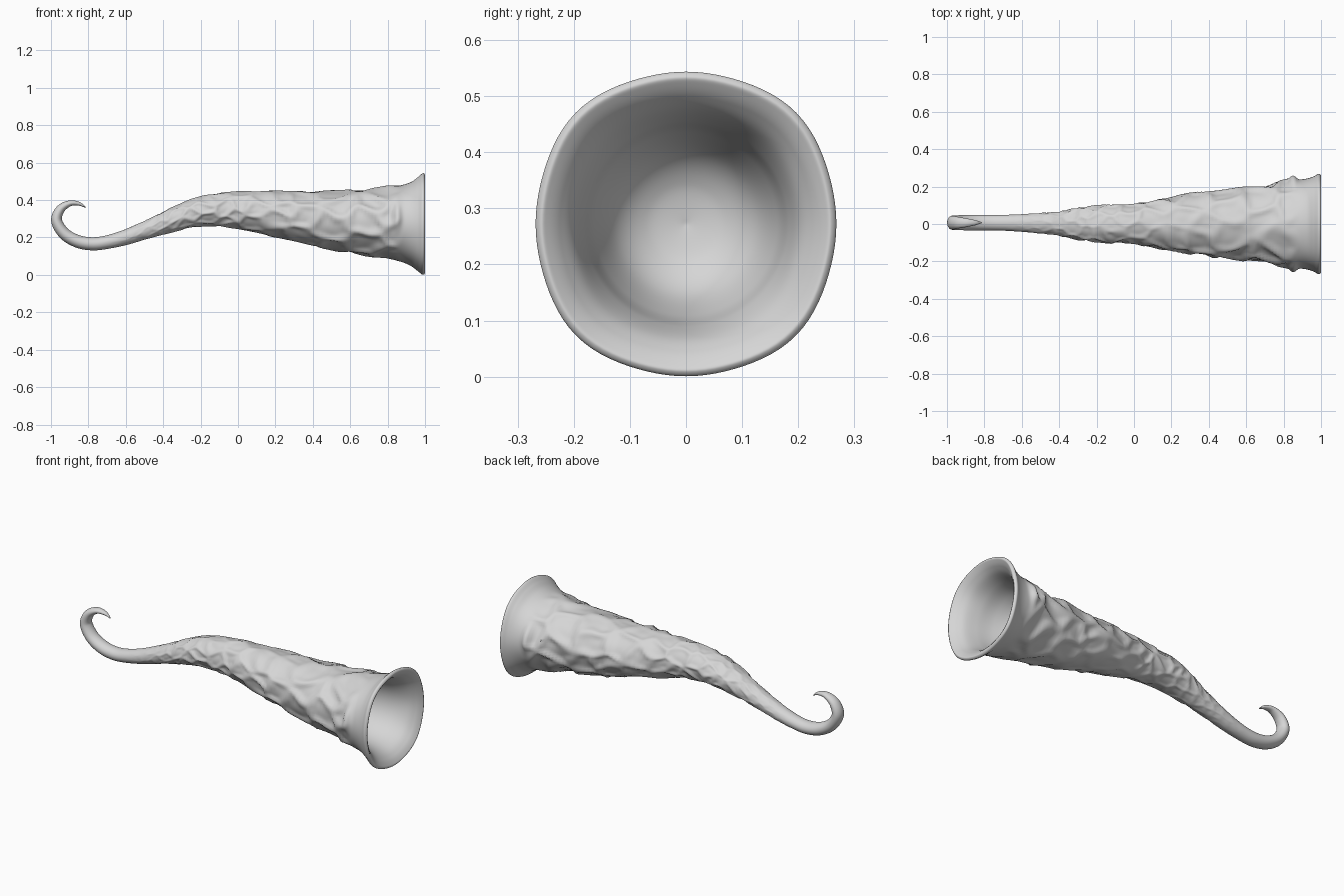
import bpy, bmesh, math, random
from mathutils import Vector, noise

if "Cube" in bpy.data.objects:
    bpy.data.objects.remove(bpy.data.objects["Cube"])

SIDES, STEPS = 96, 10
random.seed(4)

# Sections from the inner bowl, over the lip, along the body to the curled tip:
# x, centre z, half height, half width
BOWL = [
    (0.64, 0.272, 0.002, 0.002), (0.655, 0.272, 0.070, 0.070),
    (0.70, 0.272, 0.125, 0.125), (0.79, 0.272, 0.163, 0.163),
    (0.88, 0.272, 0.183, 0.183), (0.94, 0.272, 0.203, 0.201),
    (0.975, 0.272, 0.227, 0.225), (0.995, 0.272, 0.250, 0.247),
]
BODY = [
    (1.0, 0.272, 0.263, 0.259), (0.987, 0.272, 0.271, 0.268),
    (0.96, 0.271, 0.250, 0.254), (0.92, 0.272, 0.222, 0.242),
    (0.85, 0.276, 0.200, 0.232), (0.70, 0.282, 0.177, 0.203),
    (0.50, 0.292, 0.157, 0.180), (0.30, 0.314, 0.134, 0.156),
    (0.10, 0.336, 0.110, 0.122), (0.0, 0.347, 0.099, 0.102),
    (-0.1, 0.348, 0.088, 0.100), (-0.2, 0.339, 0.079, 0.095),
    (-0.3, 0.311, 0.068, 0.083), (-0.4, 0.273, 0.057, 0.064),
    (-0.5, 0.237, 0.047, 0.054), (-0.6, 0.201, 0.041, 0.047),
    (-0.7, 0.175, 0.036, 0.042), (-0.78, 0.166, 0.035, 0.041),
    (-0.86, 0.180, 0.034, 0.041), (-0.93, 0.222, 0.032, 0.040),
    (-0.97, 0.290, 0.029, 0.038), (-0.95, 0.350, 0.024, 0.033),
    (-0.90, 0.382, 0.016, 0.024), (-0.85, 0.380, 0.010, 0.014),
    (-0.815, 0.360, 0.002, 0.003),
]


def smooth(a, b, x):
    t = min(1, max(0, (x - a) / (b - a)))
    return t * t * (3 - 2 * t)


def resample(points):
    """Catmull-Rom curve through the sections."""
    pts = [Vector(p) for p in points]
    pts = [pts[0]] + pts + [pts[-1]]
    out = []
    for a, b, c, d in zip(pts, pts[1:], pts[2:], pts[3:]):
        for i in range(STEPS):
            t = i / STEPS
            out.append(0.5 * (2 * b + (c - a) * t + (2 * a - 5 * b + 4 * c - d) * t * t
                              + (3 * b - a - 3 * c + d) * t ** 3))
    out.append(pts[-1])
    return out


# Hollow centres scattered over the unrolled body: x, angle, local scale
hollows = []
row_x, row = 0.95, 0
while row_x > -0.85:
    size = 0.045 + 0.10 * smooth(-0.7, 0.6, row_x)
    for k in range(8):
        hollows.append((row_x + random.uniform(-0.4, 0.4) * size,
                        math.tau * (k + 0.5 * (row % 2) + random.uniform(-0.35, 0.35)) / 8))
    row_x -= size
    row += 1


def wrinkle(p, angle, radius):
    """Raised veins around shallow hollows, fading at the mouth and the hook."""
    fold = 0.026 * math.exp(-((p.x - 0.85) / 0.022) ** 2
                            - ((math.sin(angle) - 0.2) / 0.35) ** 2)
    fade = smooth(-0.75, -0.25, p.x) * (1 - smooth(0.78, 0.9, p.x))
    if fade == 0:
        return fold
    size = 0.045 + 0.10 * smooth(-0.7, 0.6, p.x)
    wx, wa, _ = noise.noise_vector(p * 9) * 0.25
    near = []
    for hx, ha in hollows:
        du = (p.x - hx) / size + wx
        if abs(du) < 2.5:
            da = (angle - ha + math.pi) % math.tau - math.pi
            near.append(math.hypot(du, da * 8 / math.tau + wa))
    near.sort()
    vein = math.exp(-((near[1] - near[0]) / 0.3) ** 2)
    side = 0.4 + 0.6 * abs(math.cos(angle))
    bump = 0.11 * radius * side * (vein - 0.45) + 0.04 * radius * noise.noise(p * 8)
    return bump * fade + fold


# Horn: one closed skin swept along the curved centre line
sections = resample(BOWL + BODY)
rim = len(BOWL) * STEPS
bm = bmesh.new()
rings = []
for i, (x, z, rz, ry) in enumerate(sections):
    prev, nxt = sections[max(0, i - 1)], sections[min(len(sections) - 1, i + 1)]
    along = Vector((nxt[0] - prev[0], 0, nxt[1] - prev[1])).normalized()
    along = Vector((-1, 0, 0)).lerp(along, 1 - smooth(-0.1, 0.35, x)).normalized()
    up = Vector((along.z, 0, -along.x))
    centre = Vector((x, 0.007 * (1 - smooth(-0.8, -0.2, x)), z))
    ring = []
    for k in range(SIDES):
        a = math.tau * k / SIDES
        square = 1 + 0.035 * math.sin(2 * a) ** 4 * smooth(0.85, 0.97, x)
        offset = (up * (math.sin(a) * rz) + Vector((0, math.cos(a) * ry, 0))) * square
        p = centre + offset
        if i > rim:
            p += offset.normalized() * wrinkle(p, a, ry)
        ring.append(bm.verts.new(p))
    rings.append(ring)
for r, s in zip(rings, rings[1:]):
    for k in range(SIDES):
        n = (k + 1) % SIDES
        bm.faces.new((r[k], r[n], s[n], s[k]))
bm.faces.new(rings[0])
bm.faces.new(rings[-1])
bmesh.ops.recalc_face_normals(bm, faces=bm.faces)

mesh = bpy.data.meshes.new("horn")
bm.to_mesh(mesh)
bm.free()
horn = bpy.data.objects.new("horn", mesh)
bpy.context.collection.objects.link(horn)

grey = bpy.data.materials.new("plain grey")
grey.diffuse_color = (0.67, 0.67, 0.67, 1)
grey.use_nodes = True
grey.node_tree.nodes["Principled BSDF"].inputs["Base Color"].default_value = grey.diffuse_color
mesh.materials.append(grey)

bpy.context.view_layer.objects.active = horn
horn.select_set(True)
bpy.ops.object.shade_smooth_by_angle(angle=math.radians(60))
